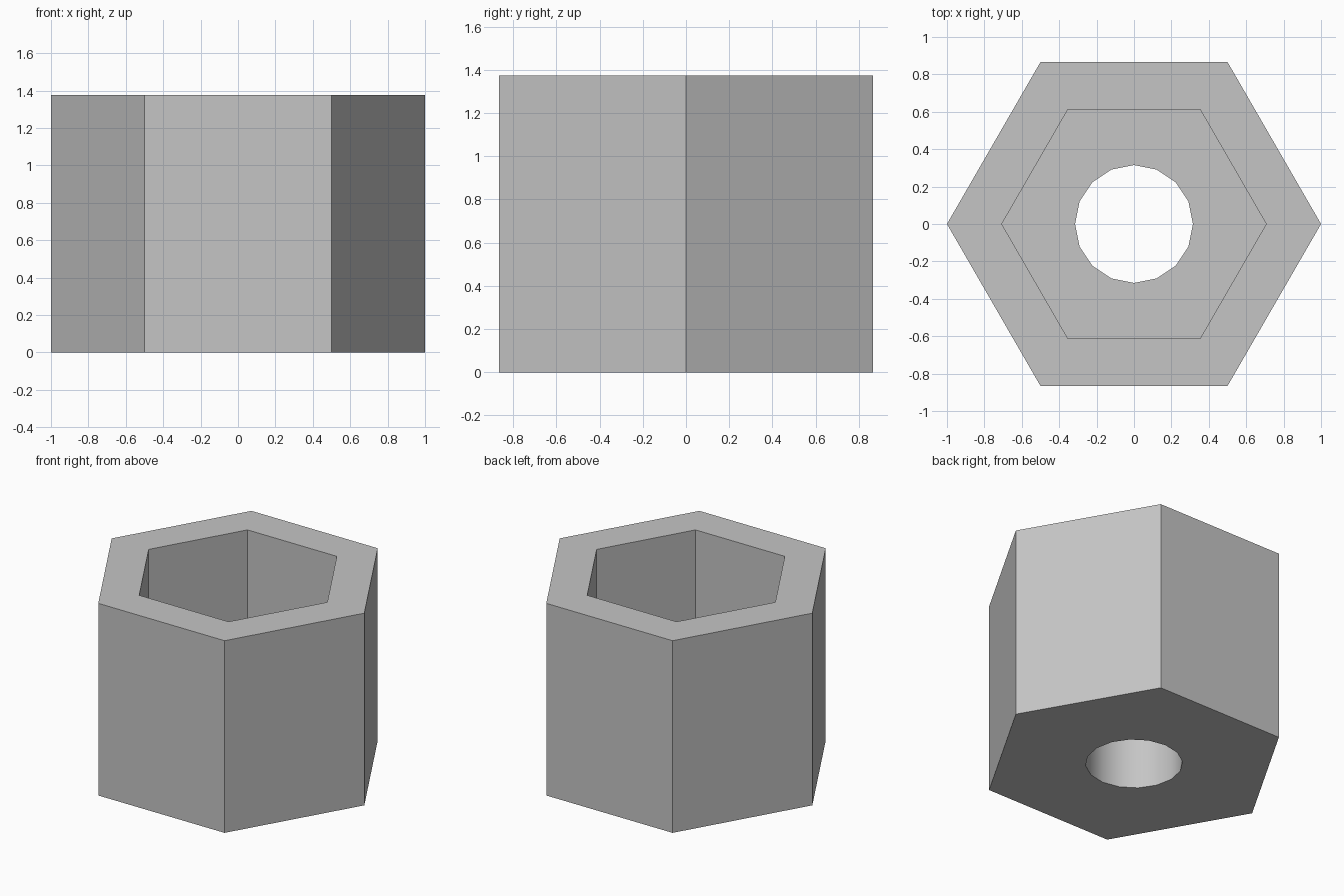
import bpy, bmesh, math

if "Cube" in bpy.data.objects:
    bpy.data.objects.remove(bpy.data.objects["Cube"])

HEIGHT, FLOOR = 1.375, 0.5
R_OUT, R_POCKET, R_BORE = 1.0, 0.707, 0.315

grey = bpy.data.materials.new("light_grey")
grey.diffuse_color = (0.56, 0.56, 0.56, 1)
grey.use_nodes = True
grey.node_tree.nodes["Principled BSDF"].inputs["Base Color"].default_value = grey.diffuse_color


def ring(bm, sides, radius, z):
    """Closed loop of edges, first corner on +x."""
    vs = [bm.verts.new((radius * math.cos(math.tau * i / sides),
                        radius * math.sin(math.tau * i / sides), z))
          for i in range(sides)]
    return [bm.edges.new((vs[i], vs[(i + 1) % sides])) for i in range(sides)]


bm = bmesh.new()
outer_low = ring(bm, 6, R_OUT, 0)
outer_top = ring(bm, 6, R_OUT, HEIGHT)
pocket_top = ring(bm, 6, R_POCKET, HEIGHT)
pocket_low = ring(bm, 6, R_POCKET, FLOOR)
bore_top = ring(bm, 16, R_BORE, FLOOR)
bore_low = ring(bm, 16, R_BORE, 0)

# Outer wall, rim, pocket wall and bore wall
for a, b in ((outer_low, outer_top), (outer_top, pocket_top),
             (pocket_top, pocket_low), (bore_top, bore_low)):
    bmesh.ops.bridge_loops(bm, edges=a + b)

# Pocket floor and underside, each a hexagon with a round hole
for a, b in ((pocket_low, bore_top), (outer_low, bore_low)):
    bmesh.ops.triangle_fill(bm, edges=a + b, use_beauty=True)

bmesh.ops.recalc_face_normals(bm, faces=bm.faces[:])
mesh = bpy.data.meshes.new("hex_sleeve")
bm.to_mesh(mesh)
bm.free()
mesh.materials.append(grey)

sleeve = bpy.data.objects.new("hex_sleeve", mesh)
bpy.context.collection.objects.link(sleeve)
bpy.context.view_layer.objects.active = sleeve
sleeve.select_set(True)
bpy.ops.object.shade_smooth_by_angle(angle=math.radians(30))
